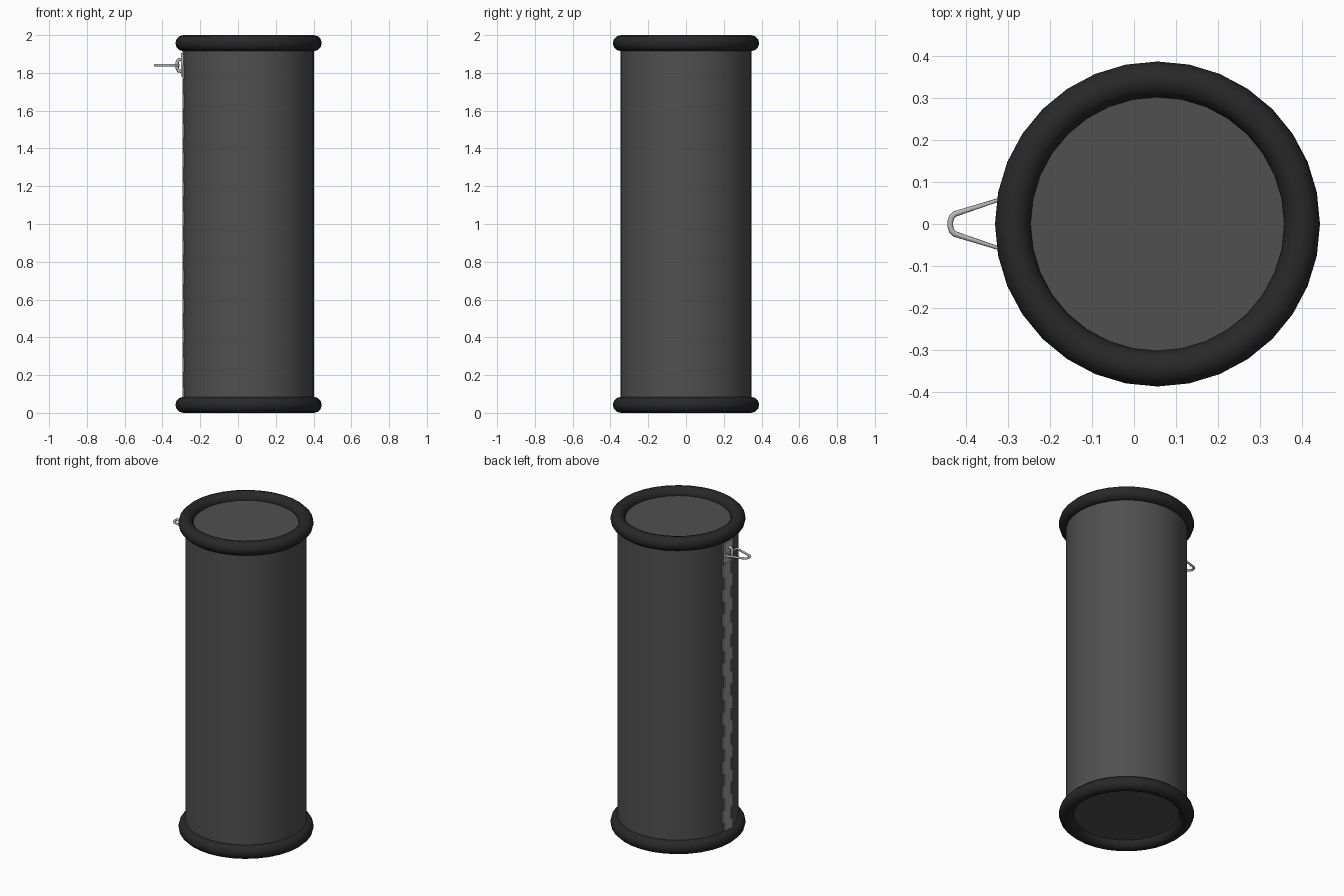
import bpy
from math import radians

if "Cube" in bpy.data.objects:
    bpy.data.objects.remove(bpy.data.objects["Cube"])

CX = 0.056            # axis of the bag
R = 0.347             # body radius
RIM = 0.0425          # rim thickness
SIDE = CX - R         # x of the zipped side


def material(name, value):
    mat = bpy.data.materials.new(name)
    mat.use_nodes = True
    colour = (value, value, value, 1)
    mat.diffuse_color = colour
    mat.node_tree.nodes["Principled BSDF"].inputs["Base Color"].default_value = colour
    return mat


body_grey = material("dark grey fabric", 0.08)
rim_black = material("black piping", 0.021)
zip_grey = material("zipper grey", 0.33)
steel = material("steel", 0.48)


def finish(name, mat, smooth=True):
    ob = bpy.context.object
    ob.name = name
    ob.data.materials.append(mat)
    if smooth:
        bpy.ops.object.shade_smooth_by_angle(angle=radians(40))
    return ob


def box(name, mat, centre, size):
    bpy.ops.mesh.primitive_cube_add(size=1, location=centre)
    ob = finish(name, mat, False)
    ob.scale = size


def wire(name, mat, points, radius, cyclic):
    curve = bpy.data.curves.new(name, "CURVE")
    curve.dimensions = "3D"
    curve.bevel_depth = radius
    curve.bevel_resolution = 2
    spline = curve.splines.new("POLY")
    spline.points.add(len(points) - 1)
    for p, co in zip(spline.points, points):
        p.co = (*co, 1)
    spline.use_cyclic_u = cyclic
    curve.materials.append(mat)
    ob = bpy.data.objects.new(name, curve)
    bpy.context.collection.objects.link(ob)


# Body with closed ends
bpy.ops.mesh.primitive_cylinder_add(vertices=32, radius=R, depth=2 - 2 * RIM,
                                    location=(CX, 0, 1))
finish("body", body_grey)

# Piping around both ends
for name, z in (("bottom_rim", RIM), ("top_rim", 2 - RIM)):
    bpy.ops.mesh.primitive_torus_add(major_segments=32, minor_segments=12,
                                     major_radius=R - 0.002, minor_radius=RIM,
                                     location=(CX, 0, z))
    finish(name, rim_black)

# Zipper: interlocking blocks stepping left and right
count = 24
step = (1.92 - 0.06) / count
for i in range(count):
    shift = 0.01 if i % 2 else -0.01
    box(f"zipper_tooth_{i + 1}", zip_grey,
        (SIDE + 0.002, shift, 0.06 + (i + 0.5) * step), (0.01, 0.08, step))

# Slider plate and its bracket
box("slider_plate", steel, (SIDE - 0.004, 0, 1.843), (0.012, 0.08, 0.125))
wire("slider_bracket", steel,
     [(SIDE, 0, 1.807), (SIDE - 0.024, 0, 1.81), (SIDE - 0.031, 0, 1.825),
      (SIDE - 0.031, 0, 1.855), (SIDE - 0.024, 0, 1.87), (SIDE, 0, 1.873)],
     0.009, False)

# Tapered wire pull
half = [(-0.312, 0.061), (-0.427, 0.024), (-0.435, 0.016), (-0.438, 0.006)]
outline = half + [(x, -y) for x, y in reversed(half)]
wire("zipper_pull", steel, [(x, y, 1.84) for x, y in outline], 0.007, True)
